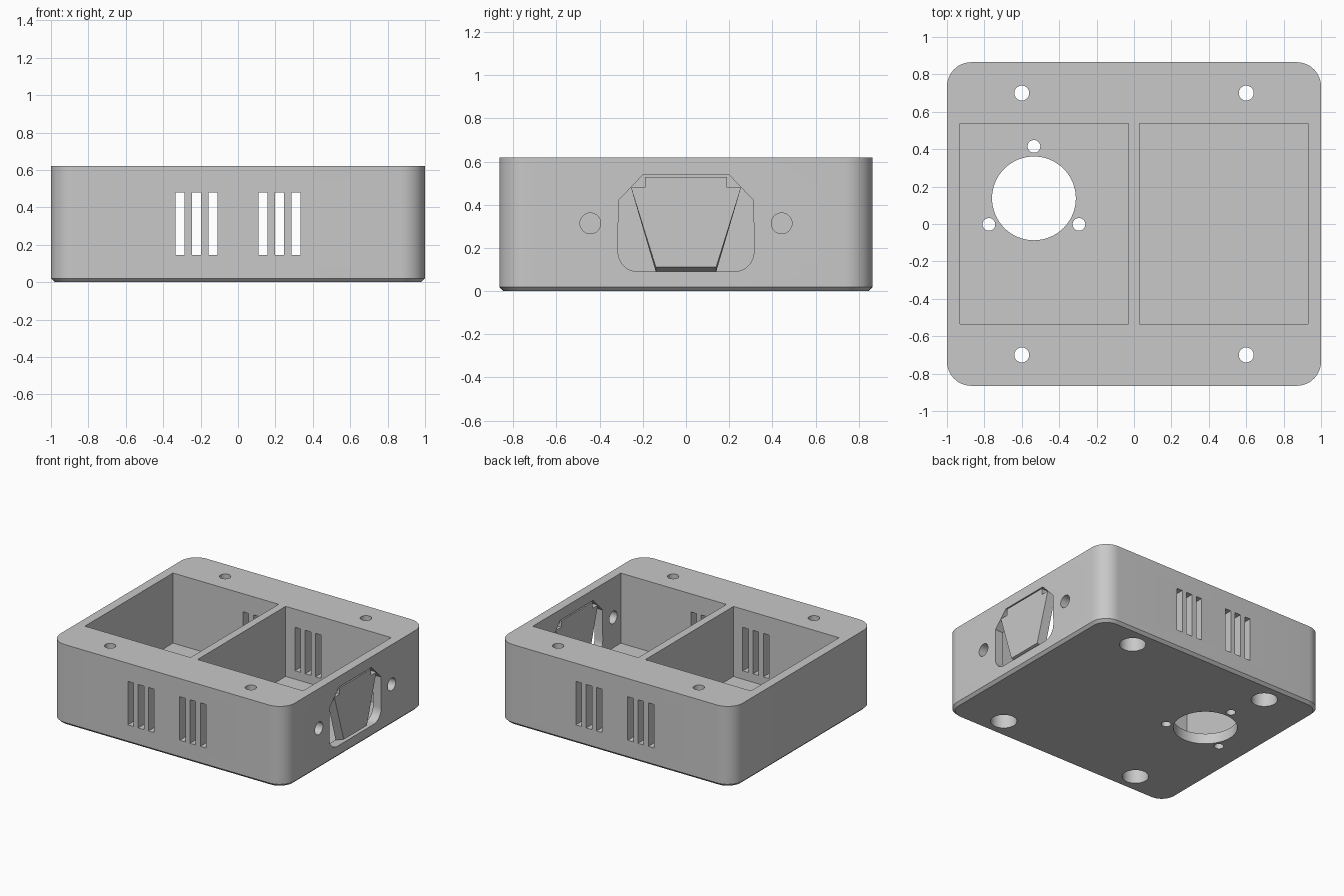
import bpy, bmesh, math
from mathutils import Vector

if "Cube" in bpy.data.objects:
    bpy.data.objects.remove(bpy.data.objects["Cube"], do_unlink=True)

grey = bpy.data.materials.new("light grey plastic")
grey.use_nodes = True
grey.diffuse_color = (0.58, 0.58, 0.58, 1)
grey.node_tree.nodes["Principled BSDF"].inputs["Base Color"].default_value = grey.diffuse_color


def prism(name, points, low, high, axis="z"):
    """Extrude a 2D outline along z, or a (y, z) outline along x, or (x, z) along y."""
    place = {"z": lambda a, b, c: (a, b, c), "x": lambda a, b, c: (c, a, b),
             "y": lambda a, b, c: (a, c, b)}[axis]
    bm = bmesh.new()
    face = bm.faces.new([bm.verts.new(place(a, b, low)) for a, b in points])
    ext = bmesh.ops.extrude_face_region(bm, geom=[face])
    moved = [v for v in ext["geom"] if isinstance(v, bmesh.types.BMVert)]
    bmesh.ops.translate(bm, verts=moved, vec=Vector(place(0, 0, high - low)))
    bmesh.ops.recalc_face_normals(bm, faces=bm.faces)
    mesh = bpy.data.meshes.new(name)
    bm.to_mesh(mesh)
    bm.free()
    mesh.materials.append(grey)
    obj = bpy.data.objects.new(name, mesh)
    bpy.context.collection.objects.link(obj)
    return obj


def rect(x0, x1, y0, y1):
    return [(x0, y0), (x1, y0), (x1, y1), (x0, y1)]


def arc(cx, cy, r, start, end, steps):
    angles = [math.radians(start + (end - start) * i / steps) for i in range(steps + 1)]
    return [(cx + r * math.cos(a), cy + r * math.sin(a)) for a in angles]


def circle(cx, cy, r, n=48):
    return arc(cx, cy, r, 0, 360, n)[:-1]


def cut(body, points, low, high, axis="z"):
    cutter = prism("cutter", points, low, high, axis)
    cutter.hide_render = True
    mod = body.modifiers.new("cut", "BOOLEAN")
    mod.operation, mod.solver, mod.object = "DIFFERENCE", "EXACT", cutter
    bpy.context.view_layer.objects.active = body
    bpy.ops.object.modifier_apply(modifier=mod.name)
    bpy.data.objects.remove(cutter, do_unlink=True)


# Rounded enclosure body with a chamfered bottom rim
W, D, H, R, WALL, FLOOR = 1.0, 0.865, 0.62, 0.13, 0.93, 0.08
outline = []
for sx, sy, start in ((1, 1, 0), (-1, 1, 90), (-1, -1, 180), (1, -1, 270)):
    outline += arc(sx * (W - R), sy * (D - R), R, start, start + 90, 12)
body = prism("enclosure_body", outline, 0, H)
bm = bmesh.new()
bm.from_mesh(body.data)
rim = [e for e in bm.edges if all(v.co.z < 0.001 for v in e.verts)]
bmesh.ops.bevel(bm, geom=rim, offset=0.02, segments=1, affect="EDGES")
bm.to_mesh(body.data)
bm.free()

# Two open compartments
for x0, x1 in ((-WALL, -0.03), (0.03, WALL)):
    cut(body, rect(x0, x1, -0.535, 0.537), FLOOR, 1)

# Ventilation slots through front and back walls
for side in (-1, 1):
    for i in range(3):
        x = side * (0.133 + 0.088 * i)
        cut(body, rect(x - 0.024, x + 0.024, 0.145, 0.48), -1, 1, "y")

# Corner screw holes with wide recesses underneath
for x in (-0.6, 0.6):
    for y in (-0.7, 0.7):
        cut(body, circle(x, y, 0.04, 32), -0.1, 1)
        cut(body, circle(x, y, 0.092, 40), -0.1, 0.25)

# Round floor opening with three screw holes around it
hx, hy = -0.535, 0.137
cut(body, circle(hx, hy, 0.224, 64), -0.1, 0.2)
for deg in (90, 210, 330):
    a = math.radians(deg)
    cut(body, circle(hx + 0.278 * math.cos(a), hy + 0.278 * math.sin(a), 0.034, 32), -0.1, 0.2)

# Power socket opening and its screw holes in the side wall
socket = (arc(-0.222, 0.183, 0.093, 180, 270, 8) + arc(0.222, 0.183, 0.093, 270, 360, 8)
          + [(0.313, 0.42), (0.2, 0.538), (-0.2, 0.538), (-0.313, 0.42)])
cut(body, socket, 0.85, 1.1, "x")
for y in (-0.443, 0.443):
    cut(body, circle(y, 0.314, 0.048, 32), 0.85, 1.1, "x")

# Tapered support plate inside the socket opening
half = [(0.14, 0.09), (0.255, 0.48), (0.19, 0.48), (0.19, 0.529)]
plate = prism("socket_support_plate", half + [(-y, z) for y, z in reversed(half)], WALL, W, "x")
for v in plate.data.vertices:
    if v.co.z < 0.1 and v.co.x > 0.99:
        v.co.z = 0.112

# Smooth round walls, keep edges sharp
bpy.ops.object.select_all(action="DESELECT")
body.select_set(True)
bpy.context.view_layer.objects.active = body
bpy.ops.object.shade_smooth_by_angle(angle=math.radians(30))
